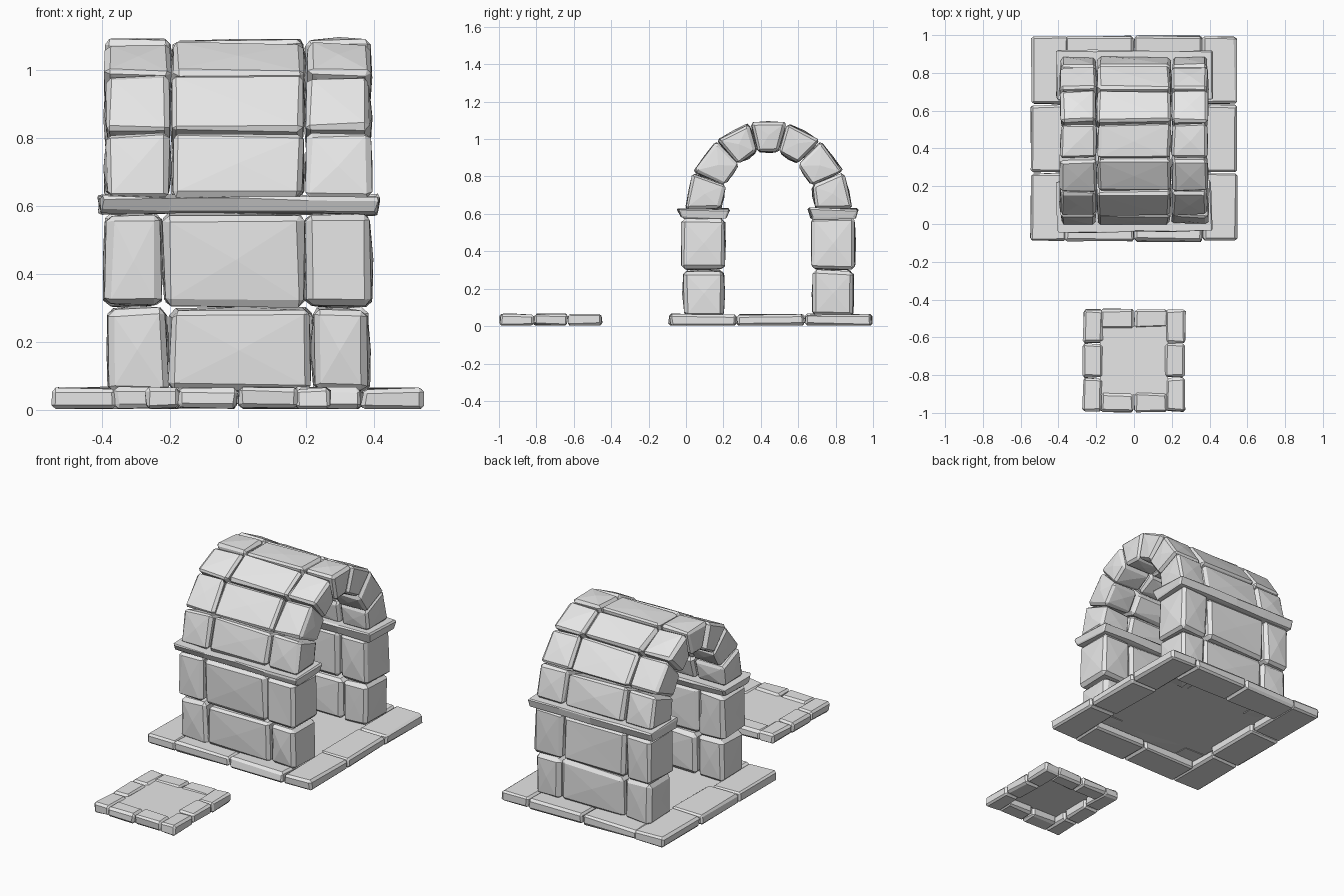
import bpy, bmesh, math, random
from mathutils import Vector

random.seed(7)
cube = bpy.data.objects.get("Cube")
if cube:
    bpy.data.objects.remove(cube)

# One plain stone colour
GREY = (0.8, 0.8, 0.8, 1)
stone_mat = bpy.data.materials.new("stone grey")
stone_mat.use_nodes = True
stone_mat.diffuse_color = GREY
stone_mat.node_tree.nodes["Principled BSDF"].inputs["Base Color"].default_value = GREY


def finish(name, bm):
    bmesh.ops.recalc_face_normals(bm, faces=bm.faces)
    mesh = bpy.data.meshes.new(name)
    bm.to_mesh(mesh)
    bm.free()
    mesh.materials.append(stone_mat)
    obj = bpy.data.objects.new(name, mesh)
    bpy.context.collection.objects.link(obj)
    return obj


def stone(name, x0, x1, quad, chamfer=0.014, jitter=0.005, bulge=0.006, cuts=0):
    """Rough-hewn block: a y-z outline run along x, chamfered and roughened."""
    bm = bmesh.new()
    ends = [[bm.verts.new((x, y, z)) for y, z in quad] for x in (x0, x1)]
    bm.faces.new(ends[0])
    bm.faces.new(ends[1][::-1])
    for i in range(4):
        j = (i + 1) % 4
        bm.faces.new((ends[0][j], ends[0][i], ends[1][i], ends[1][j]))
    bmesh.ops.recalc_face_normals(bm, faces=bm.faces)
    for v in bm.verts:
        v.co += Vector([random.uniform(-jitter, jitter) for _ in range(3)])
    if cuts:
        long_edges = [e for e in bm.edges
                      if abs(e.verts[0].co.x - e.verts[1].co.x) > abs(x1 - x0) / 2]
        bmesh.ops.subdivide_edges(bm, edges=long_edges, cuts=cuts)
    sharp = [e for e in bm.edges if e.calc_face_angle(0) > 0.5]
    bmesh.ops.bevel(bm, geom=sharp, offset=chamfer, segments=1,
                    affect='EDGES', profile=0.5)
    if bulge:
        broad = [f for f in bm.faces if f.calc_area() > 0.01]
        bmesh.ops.poke(bm, faces=broad, offset=bulge)
    for v in bm.verts:
        v.co += Vector([random.uniform(-jitter, jitter) * 0.7 for _ in range(3)])
        v.co.z = max(v.co.z, 0.002)
    return finish(name, bm)


def box(y0, y1, z0, z1):
    return [(y0, z0), (y1, z0), (y1, z1), (y0, z1)]


def paving(name, half, y0, y1, width):
    """Ring of kerb stones around a thin floor sheet."""
    top = 0.064
    step = (y1 - y0) / 3
    gap = 0.003
    for side, label in ((-1, "right"), (1, "left")):
        for i in range(3):
            inner = half - width * random.uniform(0.92, 1.08)
            a, b = sorted((side * half, side * inner))
            stone(f"{name}_{label}_kerb_{i + 1}", a, b,
                  box(y0 + i * step + gap, y0 + (i + 1) * step - gap, 0.003, top),
                  0.012, 0.004, 0)
    for label, a, b in (("front", y0, y0 + width), ("back", y1 - width, y1)):
        for i, s in enumerate((-1, 1)):
            xa, xb = sorted((s * gap, s * (half - width * 0.95)))
            stone(f"{name}_{label}_kerb_{i + 1}", xa, xb, box(a, b, 0.003, top),
                  0.012, 0.004, 0)
    bm = bmesh.new()
    x, a, b = half - width * 0.9, y0 + width * 0.9, y1 - width * 0.9
    bm.faces.new([bm.verts.new(p + (0.054,))
                  for p in ((-x, a), (x, a), (x, b), (-x, b))])
    obj = finish(f"{name}_floor", bm)
    if obj.data.polygons[0].normal.z < 0:
        obj.data.flip_normals()


paving("arch_base", 0.545, -0.09, 0.995, 0.19)
paving("small_slab", 0.27, -0.995, -0.45, 0.1)

# Two walls of three blocks per course, each topped by a ledge
CENTRE = 0.44
LOWER = ((-0.38, -0.21), (-0.2, 0.21), (0.22, 0.38))
UPPER = ((-0.39, -0.225), (-0.215, 0.195), (0.205, 0.39))
for sign, wall in ((1, "front"), (-1, "back")):
    def across(outer, inner):
        return sorted((CENTRE - sign * outer, CENTRE - sign * inner))

    for course, spans, outer, inner, z0, z1 in (
            ("lower", LOWER, 0.45, 0.24, 0.055, 0.297),
            ("upper", UPPER, 0.46, 0.235, 0.305, 0.575)):
        for i, (a, b) in enumerate(spans):
            stone(f"{wall}_wall_{course}_block_{i + 1}", a, b,
                  box(*across(outer, inner), z0, z1), 0.018, 0.006)
    y0, y1 = across(0.485, 0.21)
    stone(f"{wall}_ledge", -0.41, 0.41,
          [(y0 + 0.02, 0.575), (y1 - 0.02, 0.575), (y1, 0.628), (y0, 0.628)],
          0.008, 0.007, 0, cuts=3)

# Barrel vault: seven wedge stones around, three along
SPRING, STONES = 0.61, 7
VAULT = ((-0.388, -0.202), (-0.192, 0.192), (0.202, 0.388))


def arc(angle, ry, rz):
    return (CENTRE - ry * math.cos(angle), SPRING + rz * math.sin(angle))


step = math.pi / STONES
for k in range(STONES):
    a0, a1 = k * step + 0.012, (k + 1) * step - 0.012
    wedge = [arc(a0, 0.445, 0.487), arc(a1, 0.445, 0.487),
             arc(a1, 0.255, 0.33), arc(a0, 0.255, 0.33)]
    # Keep the springing stones on top of the ledges
    wedge = [(y, max(z, 0.626)) for y, z in wedge]
    for i, (a, b) in enumerate(VAULT):
        stone(f"vault_stone_{k + 1}_{i + 1}", a, b, wedge, 0.014, 0.005)
